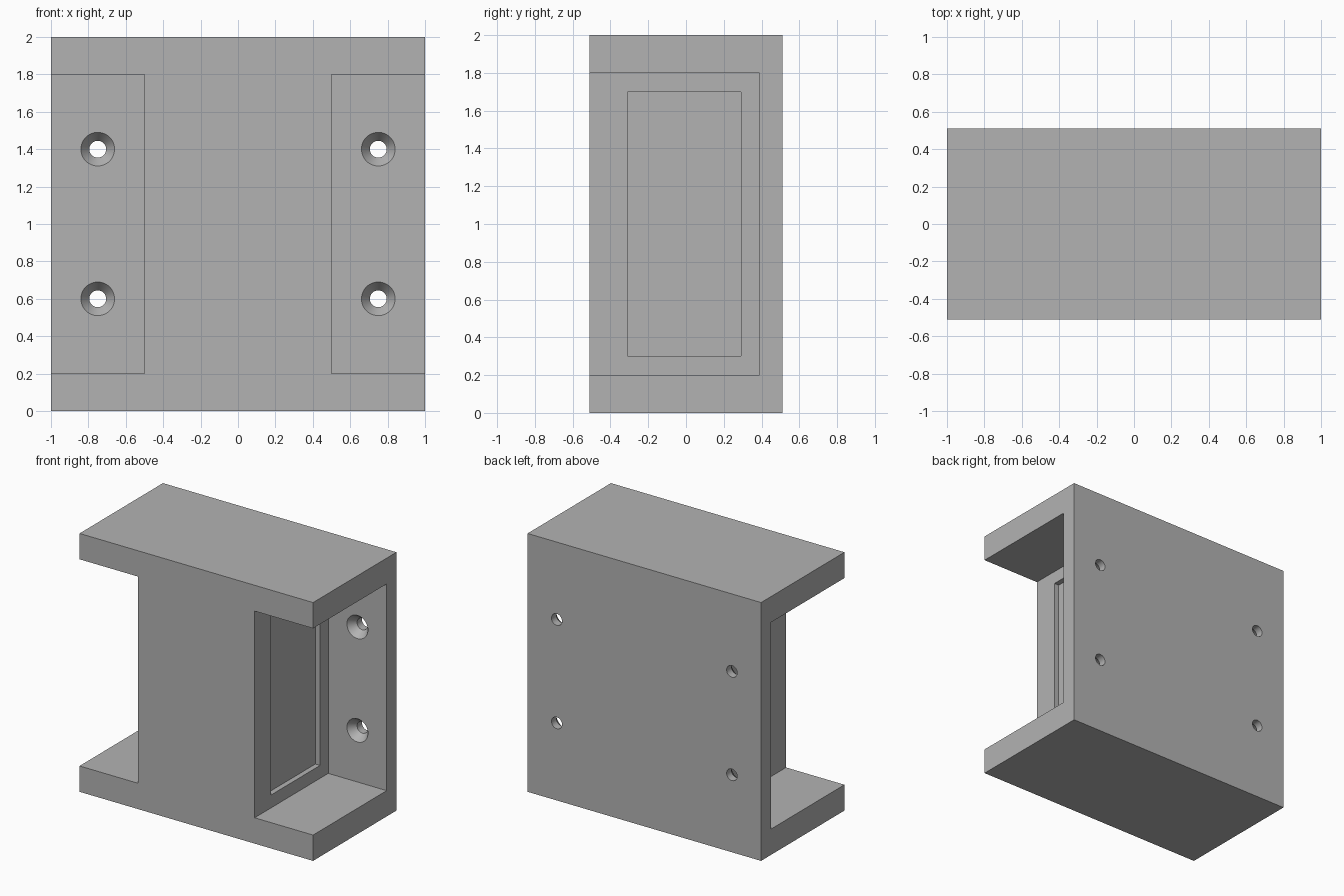
import bpy
import bmesh
import math

if "Cube" in bpy.data.objects:
    bpy.data.objects.remove(bpy.data.objects["Cube"])

W, D, H = 2.0, 1.02, 2.0      # overall size
FRONT, BACK = -D / 2, D / 2
PLATE_FACE = 0.39             # inner face of the back mounting plate

grey = bpy.data.materials.new("neutral grey")
grey.diffuse_color = (0.45, 0.45, 0.45, 1)
grey.use_nodes = True
grey.node_tree.nodes["Principled BSDF"].inputs["Base Color"].default_value = grey.diffuse_color


def finish(name, bm):
    bmesh.ops.recalc_face_normals(bm, faces=bm.faces[:])
    mesh = bpy.data.meshes.new(name)
    bm.to_mesh(mesh)
    bm.free()
    mesh.materials.append(grey)
    obj = bpy.data.objects.new(name, mesh)
    bpy.context.collection.objects.link(obj)
    return obj


def box(name, lo, hi):
    bm = bmesh.new()
    bmesh.ops.create_cube(bm, size=1)
    for v in bm.verts:
        v.co = [(a + b) / 2 + c * (b - a) for a, b, c in zip(lo, hi, v.co)]
    return finish(name, bm)


def screw_hole(name, x, z, sides=48):
    """Countersunk hole along y: stacked rings of (y, radius)."""
    bm = bmesh.new()
    rings = []
    for y, r in ((0.3, 0.09), (PLATE_FACE, 0.09), (0.45, 0.045), (0.6, 0.045)):
        rings.append([bm.verts.new((x + r * math.cos(2 * math.pi * i / sides), y,
                                    z + r * math.sin(2 * math.pi * i / sides)))
                      for i in range(sides)])
    for a, b in zip(rings, rings[1:]):
        for i in range(sides):
            j = (i + 1) % sides
            bm.faces.new((a[i], a[j], b[j], b[i]))
    bm.faces.new(rings[0])
    bm.faces.new(rings[-1])
    return finish(name, bm)


def cut(obj, cutter):
    cutter.hide_render = True
    mod = obj.modifiers.new("cut", 'BOOLEAN')
    mod.operation = 'DIFFERENCE'
    mod.solver = 'EXACT'
    mod.object = cutter
    bpy.context.view_layer.objects.active = obj
    bpy.ops.object.modifier_apply(modifier=mod.name)
    bpy.data.objects.remove(cutter, do_unlink=True)


# Solid block
bracket = box("bracket_body", (-W / 2, FRONT, 0), (W / 2, BACK, H))

for s in (-1, 1):
    def side_box(name, x0, x1, y0, y1, z0, z1):
        xs = sorted((s * x0, s * x1))
        return box(name, (xs[0], y0, z0), (xs[1], y1, z1))

    # Side pocket, open to the front and to the side
    cut(bracket, side_box("pocket_cutter", 0.5, 1.2, FRONT - 0.2, PLATE_FACE, 0.2, 1.8))
    # Shallow rectangular recess in the core wall
    cut(bracket, side_box("recess_cutter", 0.46, 0.6, -0.31, 0.29, 0.3, 1.7))
    # Countersunk screw holes through the back plate
    for z in (0.6, 1.4):
        cut(bracket, screw_hole("hole_cutter", s * 0.75, z))

# Smooth hole walls, crisp edges
bpy.ops.object.select_all(action='DESELECT')
bracket.select_set(True)
bpy.context.view_layer.objects.active = bracket
bpy.ops.object.shade_smooth_by_angle(angle=math.radians(30))
